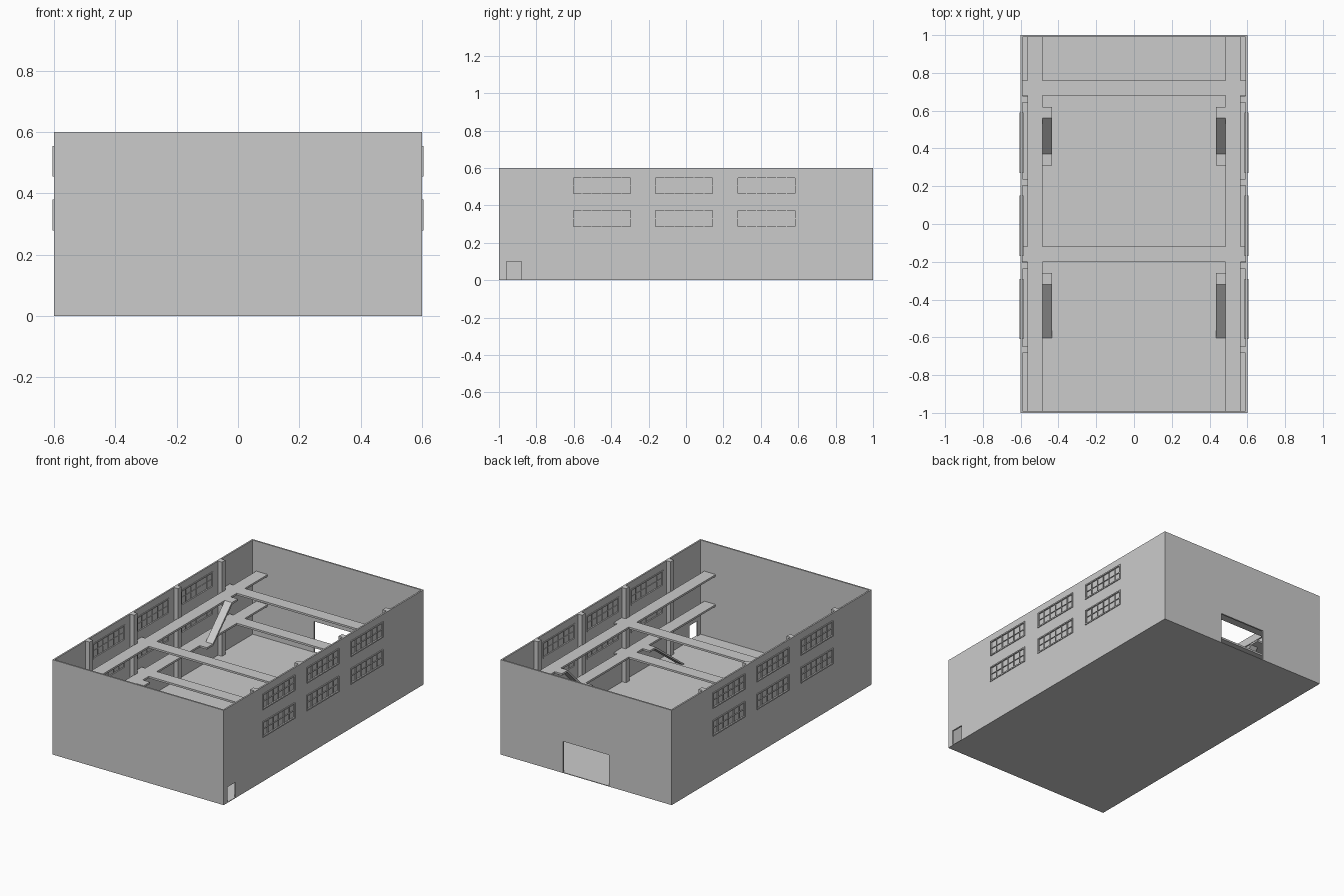
import bpy, bmesh, math
from mathutils import Vector

if "Cube" in bpy.data.objects:
    bpy.data.objects.remove(bpy.data.objects["Cube"])

W, L, H, T = 0.6, 1.0, 0.6, 0.01          # half width, half length, height, wall
LEVELS = (0.22, 0.41)                     # walkway tops
DECK = 0.012
WIN_Y, WIN_Z = (-0.45, -0.01, 0.43), (0.33, 0.505)
WIN_L, WIN_H = 0.32, 0.10


def finish(name, bm):
    bmesh.ops.recalc_face_normals(bm, faces=bm.faces)
    me = bpy.data.meshes.new(name)
    bm.to_mesh(me)
    bm.free()
    ob = bpy.data.objects.new(name, me)
    bpy.context.collection.objects.link(ob)
    return ob


def add_box(bm, x0, x1, y0, y1, z0, z1):
    vs = bmesh.ops.create_cube(bm, size=1)['verts']
    for v in vs:
        v.co = Vector((x0 + (v.co.x + .5) * (x1 - x0),
                       y0 + (v.co.y + .5) * (y1 - y0),
                       z0 + (v.co.z + .5) * (z1 - z0)))


def boxes(name, *dims):
    bm = bmesh.new()
    for d in dims:
        add_box(bm, *d)
    return finish(name, bm)


def prism(name, pts, offset):
    """Extrude a flat outline along an offset vector."""
    bm = bmesh.new()
    f = bm.faces.new([bm.verts.new(p) for p in pts])
    ext = bmesh.ops.extrude_face_region(bm, geom=[f])
    bmesh.ops.translate(bm, vec=offset,
                        verts=[g for g in ext['geom'] if isinstance(g, bmesh.types.BMVert)])
    return finish(name, bm)


def cut(ob, cutter):
    m = ob.modifiers.new("openings", 'BOOLEAN')
    m.operation, m.solver, m.object = 'DIFFERENCE', 'EXACT', cutter
    bpy.context.view_layer.objects.active = ob
    bpy.ops.object.modifier_apply(modifier=m.name)
    bpy.data.objects.remove(cutter)


# floor slab and plain front wall
boxes("floor", (-W, W, -L, L, 0, 0.004))
boxes("front_wall", (-W, W, -L, -L + T, 0, H))

# back wall with a wide loading opening
prism("back_wall", [(x, L, z) for x, z in
      ((-W, 0), (-.16, 0), (-.16, .2), (.16, .2), (.16, 0), (W, 0), (W, H), (-W, H))],
      (0, -T, 0))

# side walls, the right one with a small doorway
right_outline = ((-L, 0), (-.96, 0), (-.96, .1), (-.88, .1), (-.88, 0), (L, 0), (L, H), (-L, H))
left_outline = ((-L, 0), (L, 0), (L, H), (-L, H))

for s, side, outline in ((1, "right", right_outline), (-1, "left", left_outline)):
    wall = prism(side + "_wall", [(s * W, y, z) for y, z in outline], (-s * T, 0, 0))

    # window holes
    hl, hh = WIN_L / 2 - .004, WIN_H / 2 - .004
    cut(wall, boxes("window_cutter", *[(s * W - .05, s * W + .05, y - hl, y + hl, z - hh, z + hh)
                                       for y in WIN_Y for z in WIN_Z]))

    # window frames, glazing bars and panes
    for i, y in enumerate(WIN_Y):
        for j, z in enumerate(WIN_Z):
            a, b = sorted((s * (W - T - .004), s * (W + .005)))
            c, d = sorted((s * (W - .009), s * (W + .001)))
            y0, y1 = y - WIN_L / 2, y + WIN_L / 2
            z0, z1 = z - WIN_H / 2, z + WIN_H / 2
            f = .008
            parts = [(a, b, y0, y1, z0, z0 + f), (a, b, y0, y1, z1 - f, z1),
                     (a, b, y0, y0 + f, z0 + f, z1 - f), (a, b, y1 - f, y1, z0 + f, z1 - f),
                     (c, d, y0 + f, y1 - f, z - .002, z + .002)]
            for k in range(1, 6):
                yk = y0 + WIN_L * k / 6
                parts.append((c, d, yk - .002, yk + .002, z0 + f, z1 - f))
            boxes(f"{side}_window_frame_{i}_{j}", *parts)
            p = s * (W - .005)
            boxes(f"{side}_window_pane_{i}_{j}",
                  (p - .001, p + .001, y0 + f, y1 - f, z0 + f, z1 - f))

    # wall columns
    for i, y in enumerate((-.665, -.22, .22, .66)):
        x0, x1 = sorted((s * .562, s * (W - T)))
        boxes(f"{side}_column_{i}", (x0, x1, y - .017, y + .017, 0, H))

    # stairs: ramps with landings beside the walkway
    z1, z2 = LEVELS
    t = DECK
    lower = ((-.61, 0), (-.32, z1), (-.26, z1), (-.26, z1 - t), (-.315, z1 - t), (-.595, 0))
    upper = ((.31, z1), (.37, z1), (.56, z2), (.62, z2), (.62, z2 - t), (.565, z2 - t),
             (.375, z1 - t), (.31, z1 - t))
    for name, pts in (("lower", lower), ("upper", upper)):
        prism(f"{side}_{name}_stair", [(s * .435, y, z) for y, z in pts], (s * .05, 0, 0))

# walkways along both sides joined by two cross bridges, one joined deck per level
for name, z in zip(("lower", "upper"), LEVELS):
    e = L - T
    we = W - T
    xs = (-we, -.565, -.485, .485, .565, we)
    ys = (-e, -.2, -.12, .68, .76, e)
    bm = bmesh.new()
    for i in range(5):
        for j in range(5):
            if i in (1, 3) or j in (1, 3):
                bm.faces.new([bm.verts.new((x, y, z)) for x, y in
                              ((xs[i], ys[j]), (xs[i + 1], ys[j]),
                               (xs[i + 1], ys[j + 1]), (xs[i], ys[j + 1]))])
    bmesh.ops.remove_doubles(bm, verts=bm.verts, dist=1e-5)
    ext = bmesh.ops.extrude_face_region(bm, geom=bm.faces[:])
    bmesh.ops.translate(bm, vec=(0, 0, -DECK),
                        verts=[g for g in ext['geom'] if isinstance(g, bmesh.types.BMVert)])
    finish(name + "_walkway", bm)
